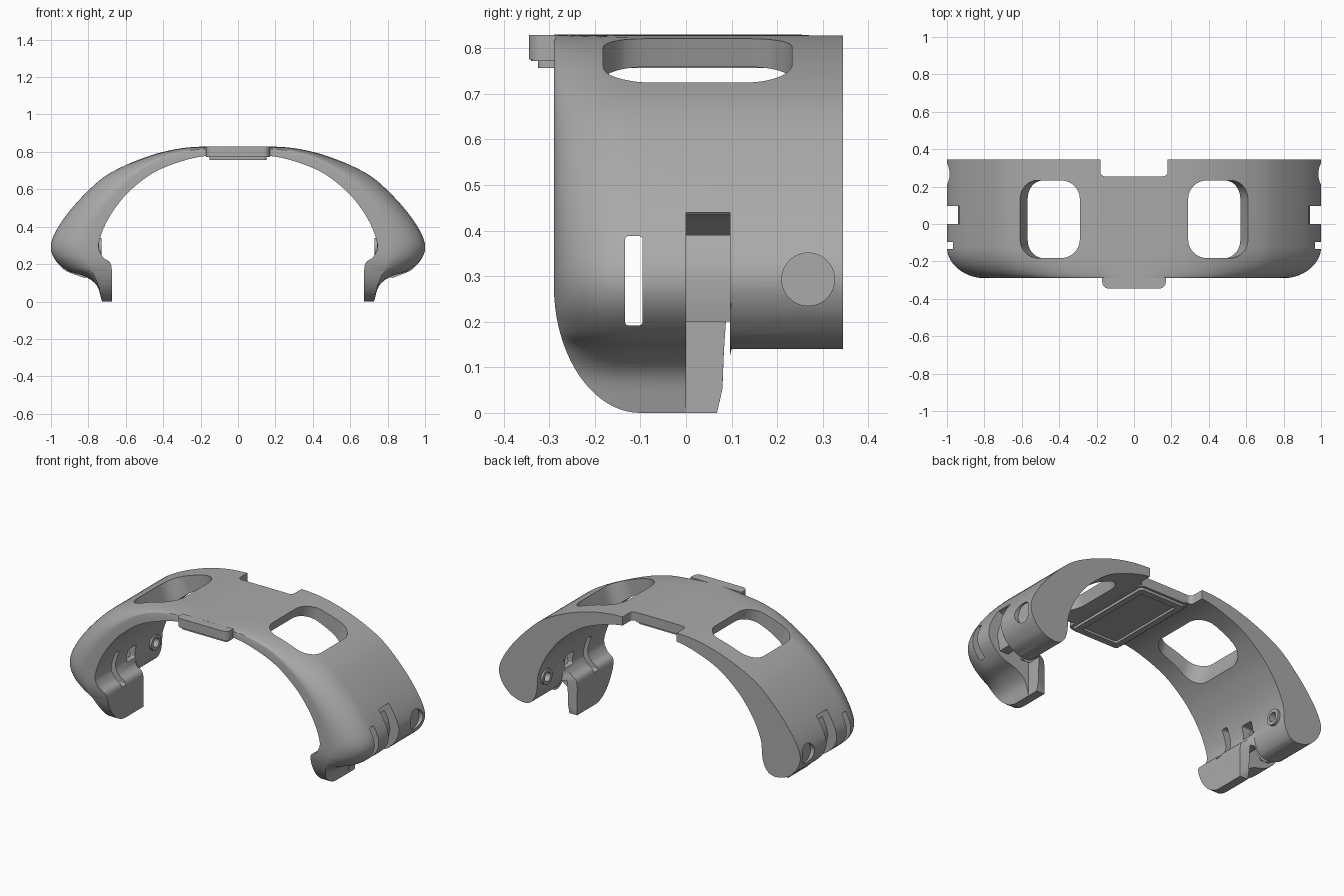
import bpy, bmesh, math
from mathutils import Vector

cube = bpy.data.objects.get("Cube")
if cube:
    bpy.data.objects.remove(cube)

grey = bpy.data.materials.new("matte grey")
grey.use_nodes = True
colour = (0.4, 0.4, 0.4, 1)
grey.diffuse_color = colour
grey.node_tree.nodes["Principled BSDF"].inputs["Base Color"].default_value = colour


def make_object(name, bm):
    bmesh.ops.recalc_face_normals(bm, faces=bm.faces)
    mesh = bpy.data.meshes.new(name)
    bm.to_mesh(mesh)
    bm.free()
    mesh.materials.append(grey)
    ob = bpy.data.objects.new(name, mesh)
    bpy.context.collection.objects.link(ob)
    return ob


def prism(name, outline, axis, lo, hi):
    """Extrude a 2D outline along x, y or z."""
    place = {"x": lambda a, b, h: (h, a, b),
             "y": lambda a, b, h: (a, h, b),
             "z": lambda a, b, h: (a, b, h)}[axis]
    bm = bmesh.new()
    rings = [[bm.verts.new(place(a, b, h)) for a, b in outline] for h in (lo, hi)]
    n = len(outline)
    for i in range(n):
        j = (i + 1) % n
        bm.faces.new((rings[0][i], rings[0][j], rings[1][j], rings[1][i]))
    for ring in rings:
        bm.faces.new(ring)
    return make_object(name, bm)


def rounded(x0, x1, y0, y1, r, steps=8):
    pts = []
    corners = [(x1 - r, y1 - r), (x0 + r, y1 - r), (x0 + r, y0 + r), (x1 - r, y0 + r)]
    for k, (cx, cy) in enumerate(corners):
        for i in range(steps + 1):
            a = math.pi / 2 * (k + i / steps)
            pts.append((cx + r * math.cos(a), cy + r * math.sin(a)))
    return pts


def circle(cy, cz, r, n=40):
    return [(cy + r * math.cos(math.tau * i / n), cz + r * math.sin(math.tau * i / n))
            for i in range(n)]


def cut(target, cutter):
    mod = target.modifiers.new("cut", "BOOLEAN")
    mod.operation = "DIFFERENCE"
    mod.solver = "EXACT"
    mod.object = cutter
    bpy.context.view_layer.objects.active = target
    bpy.ops.object.modifier_apply(modifier=mod.name)
    bpy.data.objects.remove(cutter)


def spline(points, steps=5):
    p = [Vector(q) for q in points]
    p = [2 * p[0] - p[1]] + p + [2 * p[-1] - p[-2]]
    out = []
    for i in range(1, len(p) - 2):
        a, b, c, d = p[i - 1:i + 3]
        for k in range(steps):
            t = k / steps
            out.append(0.5 * (2 * b + (c - a) * t + (2 * a - 5 * b + 4 * c - d) * t * t
                              + (3 * b - a - 3 * c + d) * t ** 3))
    return out + [p[-2]]


# Half profiles of the band: shared arch, then hook (front) or rounded lobe (rear)
arch_in = [(0, .78), (.15, .78), (.285, .755), (.45, .69), (.58, .59), (.66, .495),
           (.71, .41), (.74, .33), (.745, .28)]
arch_out = [(0, .83), (.2, .828), (.33, .815), (.47, .78), (.62, .72), (.74, .648),
            (.87, .52), (.96, .4), (1, .305)]
hook_in = spline(arch_in + [(.72, .235), (.685, .21), (.675, .17), (.675, .1), (.675, 0)])
hook_out = spline(arch_out + [(.982, .23), (.91, .165), (.82, .135), (.755, .085), (.727, 0)])
lobe_in = spline(arch_in + [(.748, .24), (.756, .205), (.77, .175), (.79, .153), (.815, .142)])
lobe_out = spline(arch_out + [(.982, .23), (.935, .175), (.9, .155), (.87, .145), (.835, .14)])


def section(inner, outer, swell):
    """Closed loop of (x, z); swell 0 leaves only a thin skin, 1 the full thickness."""
    out = []
    for a, b in zip(inner, outer):
        thick = (b - a).length
        out.append(a + (b - a) * (1 - (1 - swell) * max(0, 1 - .05 / thick)))
    flip = lambda pts: [Vector((-p.x, p.y)) for p in pts]
    return flip(out[:0:-1]) + out + inner[::-1] + flip(inner[1:])


# Main band, lofted from front to rear with a rounded front edge
stations = []
for i in range(15):
    a = math.pi / 2 * i / 14
    stations.append((-.12 - .17 * math.cos(a), section(hook_in, hook_out, math.sin(a))))
stations.append((.068, section(hook_in, hook_out, 1)))
for y in (.1, .345):
    stations.append((y, section(lobe_in, lobe_out, 1)))

bm = bmesh.new()
loops = [[bm.verts.new((p.x, y, p.y)) for p in loop] for y, loop in stations]
n = len(loops[0])
for r, s in zip(loops, loops[1:]):
    for i in range(n):
        j = (i + 1) % n
        bm.faces.new((r[i], r[j], s[j], s[i]))
for r in (loops[0], loops[-1]):
    for i in range(n // 2 - 1):
        bm.faces.new((r[i], r[i + 1], r[n - 2 - i], r[n - 1 - i]))
band = make_object("band", bm)

# Rounded lower front of the hooks
arc = [(-.1 - .19 * math.cos(a), .28 - .28 * math.sin(a))
       for a in (math.pi / 2 * i / 20 for i in range(21))]
cut(band, prism("hook_rounding", [(-.4, .28)] + arc + [(-.1, -.1), (-.4, -.1)], "x", -1.2, 1.2))

# Notch at the rear of the crown
cut(band, prism("rear_notch", rounded(-.18, .18, .255, .5, .025), "z", .6, 1))

groove = [(1.1, .44), (.93, .44), (.905, .39), (.93, .34), (.942, .29), (.925, .2),
          (.727, .2), (.727, -.05), (1.1, -.05)]
tunnel = [(.94, .44), (.905, .39), (.87, .33), (.86, .26), (.87, .19), (.78, .19),
          (.775, .27), (.8, .36), (.87, .42)]

for side, label in ((1, "left"), (-1, "right")):
    def span(a, b):
        return sorted((side * a, side * b))

    # Large window, cut square to the sloping shell
    window = prism("window_cutter", rounded(-.167, .167, -.182, .233, .1), "z", -.2, .2)
    window.location = (side * .45, 0, .775)
    window.rotation_euler.y = side * math.radians(18)
    bpy.context.view_layer.update()
    cut(band, window)

    # Strap channel with its bar, inner pocket and narrow front slot
    for outline in (groove, tunnel):
        cut(band, prism("strap_cutter", [(side * x, z) for x, z in outline], "y", 0, .097))
    cut(band, prism("pocket", rounded(.01, .087, .27, .35, .008), "x", *span(.69, .8)))
    cut(band, prism("slot", rounded(-.134, -.095, .192, .388, .008), "x", *span(.6, 1.1)))

    # Round outer recess and inner ring
    cut(band, prism("recess", circle(.268, .293, .058), "x", *span(.975, 1.1)))
    cut(band, prism("socket", circle(.268, .293, .027), "x", *span(.7, .8)))
    ring = prism(label + "_inner_ring", circle(.268, .293, .046), "x", *span(.73, .77))
    cut(ring, prism("ring_hole", circle(.268, .293, .027), "x", *span(.7, .8)))

# Front tab and the framed plate below the crown
tab = prism("front_tab", rounded(-.17, .17, -.345, -.2, .035), "z", .775, .829)
cut(tab, prism("tab_trim", rounded(-.3, .3, -.285, 0, .001), "z", .7, .9))
prism("under_slab", rounded(-.17, .17, -.34, .255, .03), "z", .772, .79)
plate = prism("under_plate", rounded(-.152, .152, -.325, .24, .015), "z", .757, .78)
cut(plate, prism("plate_recess", rounded(-.115, .115, -.285, .2, .01), "z", .7, .77))

# Smooth shading with crisp edges
bpy.ops.object.select_all(action="DESELECT")
for ob in bpy.context.scene.objects:
    if ob.type == "MESH":
        ob.select_set(True)
bpy.context.view_layer.objects.active = band
bpy.ops.object.shade_smooth_by_angle(angle=math.radians(30))
